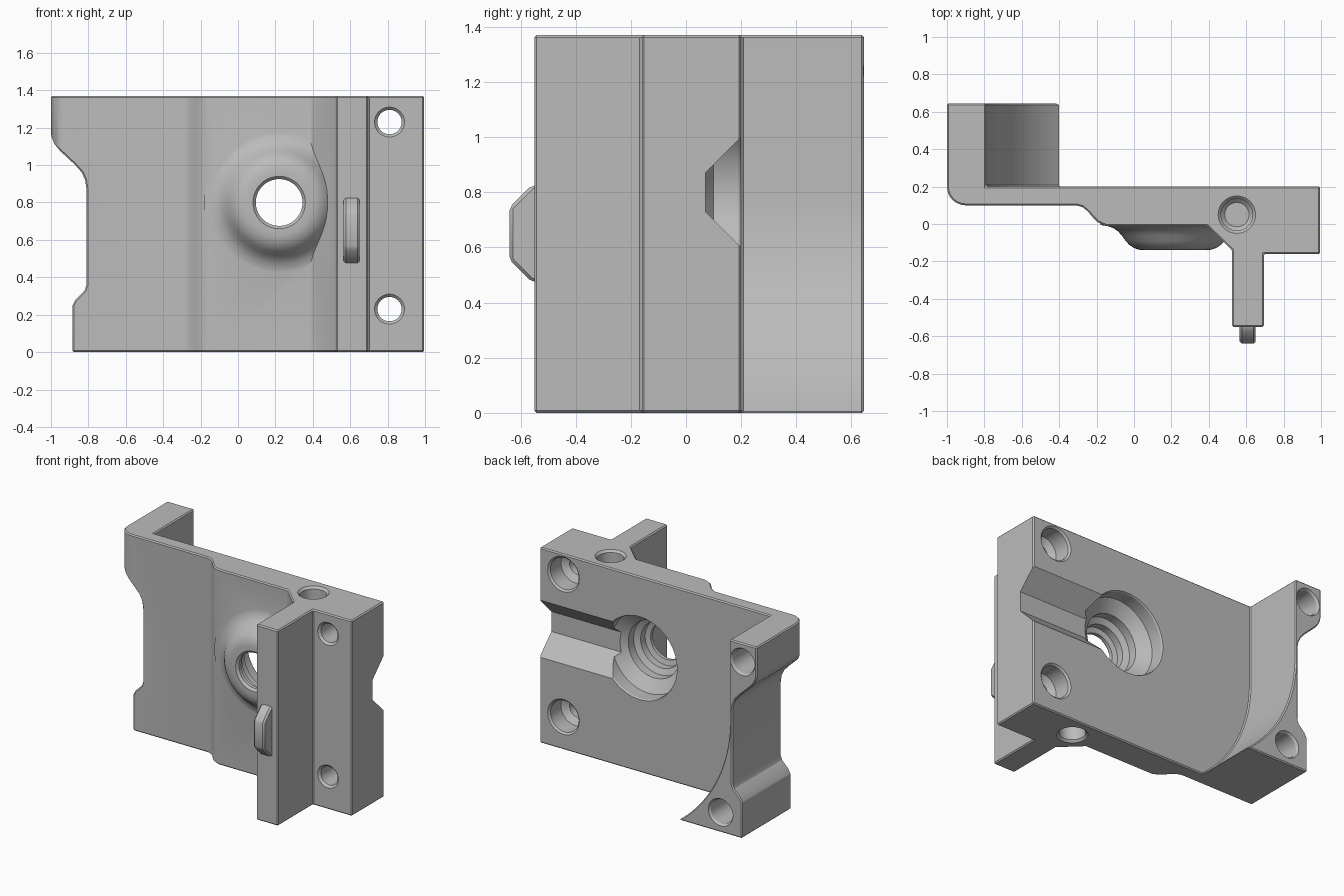
import bpy, bmesh
from math import sin, cos, pi, sqrt, radians

cube = bpy.data.objects.get("Cube")
if cube:
    bpy.data.objects.remove(cube, do_unlink=True)

H = 1.37                      # overall height
BORE = (0.22, 0.8)            # main bore axis, x and z

grey = bpy.data.materials.new("plain_grey")
grey.use_nodes = True
grey.diffuse_color = (0.5, 0.5, 0.5, 1)
grey.node_tree.nodes["Principled BSDF"].inputs["Base Color"].default_value = (0.5, 0.5, 0.5, 1)


def place(axis, a, b, t):
    return {"x": (t, a, b), "y": (a, t, b), "z": (a, b, t)}[axis]


def finish(name, bm):
    bmesh.ops.recalc_face_normals(bm, faces=bm.faces)
    mesh = bpy.data.meshes.new(name)
    bm.to_mesh(mesh)
    bm.free()
    mesh.materials.append(grey)
    obj = bpy.data.objects.new(name, mesh)
    bpy.context.scene.collection.objects.link(obj)
    return obj


def loft(name, rings):
    """Skin a stack of matching rings and cap both ends."""
    bm = bmesh.new()
    loops = [[bm.verts.new(p) for p in ring] for ring in rings]
    n = len(loops[0])
    for low, high in zip(loops, loops[1:]):
        for i in range(n):
            j = (i + 1) % n
            bm.faces.new((low[i], low[j], high[j], high[i]))
    bm.faces.new(loops[0])
    bm.faces.new(loops[-1])
    return finish(name, bm)


def prism(name, outline, lo, hi, axis):
    return loft(name, [[place(axis, a, b, t) for a, b in outline] for t in (lo, hi)])


def lathe(name, profile, centre, axis, n=48):
    a, b = centre
    return loft(name, [[place(axis, a + r * cos(2 * pi * i / n), b + r * sin(2 * pi * i / n), t)
                        for i in range(n)] for r, t in profile])


def activate(obj):
    bpy.ops.object.select_all(action="DESELECT")
    obj.select_set(True)
    bpy.context.view_layer.objects.active = obj


def apply(obj, mod):
    activate(obj)
    bpy.ops.object.modifier_apply(modifier=mod.name)


def combine(obj, other, operation="DIFFERENCE"):
    mod = obj.modifiers.new("combine", "BOOLEAN")
    mod.operation = operation
    mod.solver = "EXACT"
    mod.object = other
    apply(obj, mod)
    bpy.data.objects.remove(other, do_unlink=True)


def chamfer(obj, width):
    mod = obj.modifiers.new("chamfer", "BEVEL")
    mod.width = width
    mod.segments = 1
    mod.limit_method = "ANGLE"
    mod.angle_limit = radians(40)
    mod.use_clamp_overlap = False
    apply(obj, mod)


# Bracket plan: rounded corner, stepped plate, pillar and mounting block
plan = [(-1, 0.645)]
plan += [(-0.9 - 0.1 * cos(k * pi / 16), 0.2 - 0.1 * sin(k * pi / 16)) for k in range(9)]
plan += [(-0.31, 0.1), (-0.275, 0.09), (-0.245, 0.065), (-0.22, 0.035), (-0.195, 0.01),
         (-0.15, -0.01), (0.39, -0.01), (0.525, -0.14), (0.525, -0.55), (0.695, -0.55),
         (0.695, -0.16), (0.995, -0.16), (0.995, 0.645)]
bracket = prism("bracket", plan, 0, H, "z")

# Clear the space behind the plate, leaving the side wall with its curved foot
R = 1.01
clearance = []
for k in range(25):
    z = -0.1 + 0.9 * k / 24
    clearance.append((BORE[0] - sqrt(R * R - (z - BORE[1]) ** 2), z))
clearance += [(BORE[0] - R, 1.5), (1.2, 1.5), (1.2, -0.1)]
combine(bracket, prism("clearance", clearance, 0.2, 0.8, "y"))

# Waisted outer edge of the side wall
waist = [(-1.2, 1.19), (-1.003, 1.19), (-0.997, 1.15), (-0.98, 1.11), (-0.95, 1.075),
         (-0.87, 1.0), (-0.835, 0.96), (-0.817, 0.92), (-0.81, 0.87), (-0.81, 0.36),
         (-0.82, 0.33), (-0.87, 0.28), (-0.885, 0.25), (-0.885, -0.1), (-1.2, -0.1)]
combine(bracket, prism("waist", waist, -0.2, 0.9, "y"))
chamfer(bracket, 0.008)

# Rounded boss on the front
boss = [(0.17, -0.14), (0.195, -0.137), (0.22, -0.128), (0.245, -0.112), (0.265, -0.09),
        (0.285, -0.062), (0.305, -0.04), (0.33, -0.022), (0.36, -0.012), (0.4, -0.005), (0.4, 0.05)]
combine(bracket, lathe("boss", boss, BORE, "y", 64), "UNION")

# Stepped main bore and the groove leading to it
bore = [(0.297, 0.212), (0.285, 0.19), (0.285, 0.1), (0.2, 0.04), (0.2, -0.02), (0.16, -0.04),
        (0.16, -0.09), (0.125, -0.1), (0.125, -0.125), (0.15, -0.15)]
combine(bracket, lathe("bore", bore, BORE, "y", 64))
groove = [(0.25, 0.55), (0.07, 0.73), (0.07, 0.87), (0.25, 1.05)]
combine(bracket, prism("groove", groove, 0.3, 1.1, "x"))

# Counterbored mounting holes
screw = [(0.135, 0.212), (0.11, 0.188), (0.11, 0.07), (0.065, 0.04), (0.065, -0.145), (0.09, -0.17)]
for z in (0.23, 1.23):
    combine(bracket, lathe("screw_hole", screw, (0.81, z), "y"))

# Blind holes in the end of the side wall
blind = [(0.105, 0.66), (0.085, 0.63), (0.085, 0.4)]
for centre in ((-0.89, 1.24), (-0.72, 0.14)):
    combine(bracket, lathe("wall_hole", blind, centre, "y"))

# Vertical sockets in the top and bottom
socket = [(0.115, -0.015), (0.085, 0.015), (0.085, 0.28), (0.065, 0.3)]
combine(bracket, lathe("bottom_socket", socket, (0.55, 0.05), "z"))
combine(bracket, lathe("top_socket", [(r, H - t) for r, t in socket], (0.55, 0.05), "z"))

# Tapered locating nub on the pillar
nub = prism("locating_nub", [(-0.53, 0.475), (-0.56, 0.475), (-0.64, 0.555), (-0.64, 0.745),
                             (-0.56, 0.825), (-0.53, 0.825)], 0.565, 0.65, "x")
chamfer(nub, 0.012)

for obj in (bracket, nub):
    activate(obj)
    bpy.ops.object.shade_smooth_by_angle(angle=radians(25))
